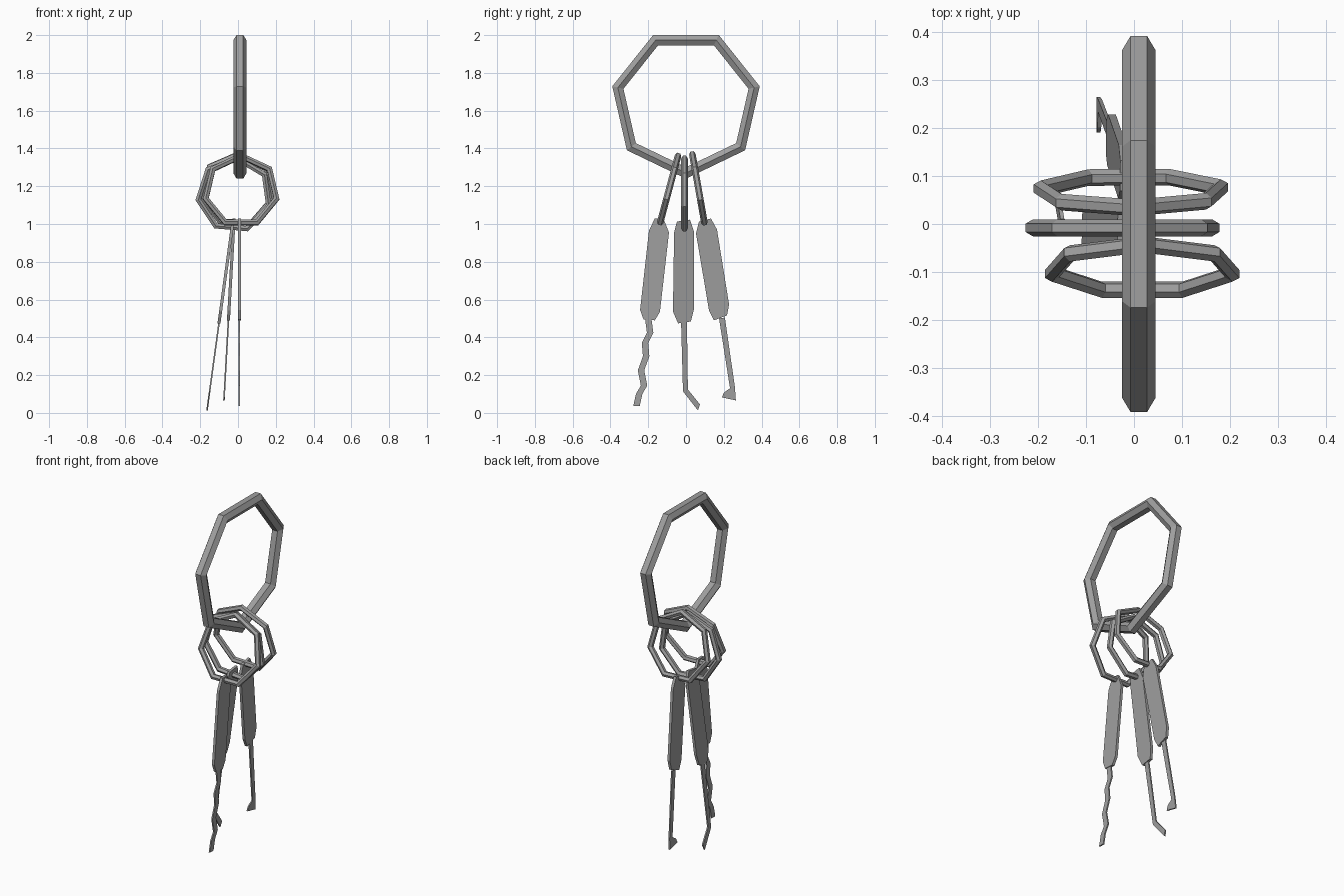
import bpy, bmesh
from math import radians, cos, sin, pi
from mathutils import Matrix, Vector

cube = bpy.data.objects.get("Cube")
if cube:
    bpy.data.objects.remove(cube, do_unlink=True)

steel = bpy.data.materials.new("grey steel")
steel.use_nodes = True
colour = (0.35, 0.35, 0.35, 1)
steel.diffuse_color = colour
steel.node_tree.nodes["Principled BSDF"].inputs["Base Color"].default_value = colour


def finish(bm, name, matrix=Matrix()):
    bmesh.ops.recalc_face_normals(bm, faces=bm.faces)
    bm.transform(matrix)
    mesh = bpy.data.meshes.new(name)
    bm.to_mesh(mesh)
    bm.free()
    mesh.materials.append(steel)
    obj = bpy.data.objects.new(name, mesh)
    bpy.context.collection.objects.link(obj)


def ring(name, major, minor, matrix, sides=7, section=6):
    """Faceted ring in the XZ plane with one corner pointing up."""
    bm = bmesh.new()
    loops = []
    for i in range(sides):
        a = pi / 2 + 2 * pi * i / sides
        loop = []
        for j in range(section):
            b = 2 * pi * j / section
            r = major + minor * sin(b)
            loop.append(bm.verts.new((r * cos(a), minor * cos(b), r * sin(a))))
        loops.append(loop)
    for i in range(sides):
        p, q = loops[i], loops[(i + 1) % sides]
        for j in range(section):
            k = (j + 1) % section
            bm.faces.new((p[j], p[k], q[k], q[j]))
    finish(bm, name, matrix)


def plate(name, outline, thickness, top_x, lean):
    """Flat plate from a (y, z) outline, leaning sideways in x as it hangs."""
    bm = bmesh.new()
    verts = [bm.verts.new((top_x - lean * (1.02 - z) - thickness / 2, y, z))
             for y, z in outline]
    face = bm.faces.new(verts)
    out = bmesh.ops.extrude_face_region(bm, geom=[face])["geom"]
    moved = [v for v in out if isinstance(v, bmesh.types.BMVert)]
    bmesh.ops.translate(bm, verts=moved, vec=(thickness, 0, 0))
    finish(bm, name)


def strip(path, width):
    """Outline of a narrow strip along a downward (y, z) path."""
    return ([(y - width / 2, z) for y, z in path]
            + [(y + width / 2, z) for y, z in reversed(path)])


# Large ring, hanging point down
ring("large_ring", 0.37, 0.035, Matrix.Translation((0.01, 0, 1.64))
     @ Matrix.Rotation(pi / 2, 4, 'Z') @ Matrix.Rotation(pi, 4, 'Y'))

# Small rings: position, swing, turn
for name, pos, swing, turn in (
        ("front_small_ring", (0.017, -0.092, 1.175), -15, 0),
        ("middle_small_ring", (-0.02, -0.008, 1.155), 0, 5),
        ("back_small_ring", (-0.005, 0.067, 1.18), 10, 2)):
    ring(name, 0.192, 0.0175, Matrix.Translation(pos)
         @ Matrix.Rotation(radians(swing), 4, 'X')
         @ Matrix.Rotation(radians(turn), 4, 'Y'))

# Pick handles and blades
picks = {
    "front_pick": (0.007, 0.0,
        [(-.165, 1.03), (-.12, 1.03), (-.09, .955), (-.138, .535),
         (-.165, .49), (-.225, .495), (-.243, .545), (-.196, .965)],
        strip([(-.2, .5), (-.19, .425), (-.217, .37), (-.211, .3),
               (-.238, .225), (-.222, .145), (-.248, .1), (-.262, .037)], .034)),
    "middle_pick": (-0.026, 0.137,
        [(-.048, 1.013), (.021, 1.023), (.042, .96), (.042, .548),
         (.026, .484), (-.042, .474), (-.069, .537), (-.063, .955)],
        [(-.026, .48), (.005, .485), (.01, .124), (.074, .045),
         (.063, .013), (-.016, .114)]),
    "back_pick": (-0.021, 0.056,
        [(.069, 1.013), (.132, 1.029), (.164, .971), (.228, .574),
         (.217, .516), (.148, .49), (.122, .542), (.053, .95)],
        [(.175, .5), (.206, .505), (.259, .135), (.264, .066),
         (.19, .082), (.201, .108), (.233, .13)]),
}
for name, (top_x, lean, handle, blade) in picks.items():
    plate(name + "_handle", handle, 0.016, top_x, lean)
    plate(name + "_blade", blade, 0.008, top_x, lean)
